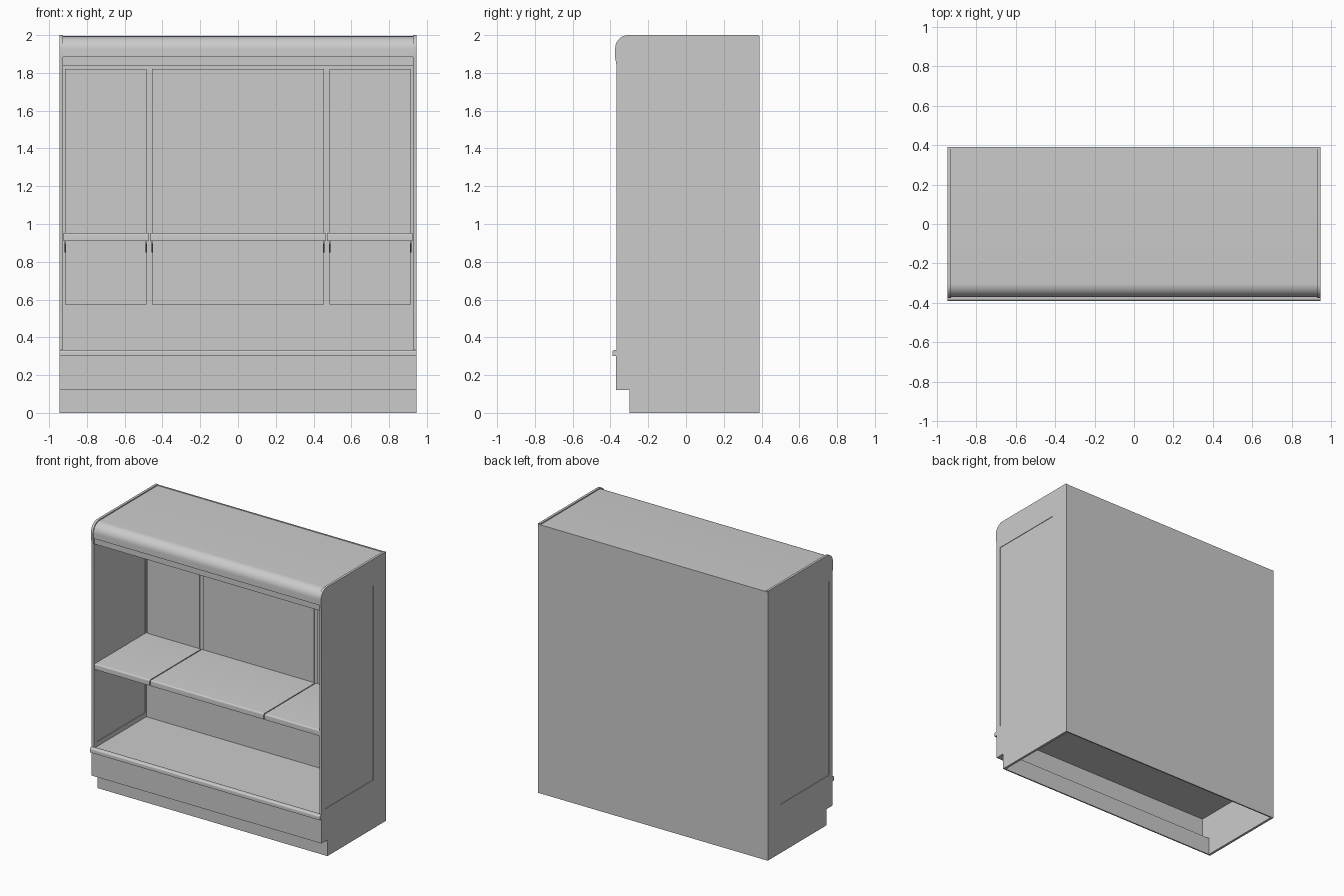
import bpy, bmesh, math
from mathutils import Vector

if "Cube" in bpy.data.objects:
    bpy.data.objects.remove(bpy.data.objects["Cube"])

W = 0.945          # half width
T = 0.018          # side panel thickness
IN = W - T         # inner half width


def finish(name, bm):
    bmesh.ops.recalc_face_normals(bm, faces=bm.faces)
    me = bpy.data.meshes.new(name)
    bm.to_mesh(me)
    bm.free()
    for p in me.polygons:
        p.use_smooth = True
    me.set_sharp_from_angle(angle=math.radians(30))
    ob = bpy.data.objects.new(name, me)
    bpy.context.collection.objects.link(ob)
    return ob


def extrude(name, pts, x0, x1):
    """Extrude a closed (y, z) profile from x0 to x1."""
    bm = bmesh.new()
    face = bm.faces.new([bm.verts.new((x0, y, z)) for y, z in pts])
    geo = bmesh.ops.extrude_face_region(bm, geom=[face])["geom"]
    verts = [g for g in geo if isinstance(g, bmesh.types.BMVert)]
    bmesh.ops.translate(bm, verts=verts, vec=(x1 - x0, 0, 0))
    return finish(name, bm)


def box(name, x0, x1, y0, y1, z0, z1):
    return extrude(name, [(y0, z0), (y1, z0), (y1, z1), (y0, z1)], x0, x1)


def arc(cy, cz, r, a0, a1, n=10):
    angles = [math.radians(a0 + (a1 - a0) * i / n) for i in range(n + 1)]
    return [(cy + r * math.cos(a), cz + r * math.sin(a)) for a in angles]


def framed_panel(name, outline, hole, xc):
    """Flat side panel with a rectangular opening."""
    cu = bpy.data.curves.new(name, 'CURVE')
    cu.dimensions, cu.fill_mode, cu.extrude = '2D', 'BOTH', T / 2
    for loop in (outline, hole):
        s = cu.splines.new('POLY')
        s.points.add(len(loop) - 1)
        for p, (y, z) in zip(s.points, loop):
            p.co = (y, z, 0, 1)
        s.use_cyclic_u = True
    tmp = bpy.data.objects.new(name + "_curve", cu)
    bpy.context.collection.objects.link(tmp)
    bm = bmesh.new()
    bm.from_mesh(tmp.to_mesh())
    tmp.to_mesh_clear()
    bpy.data.objects.remove(tmp)
    bmesh.ops.remove_doubles(bm, verts=bm.verts, dist=1e-5)
    for v in bm.verts:
        y, z, x = v.co
        v.co = Vector((xc + x, y, z))
    return finish(name, bm)


# Side panels with inset windows
outline = [(-0.29, 0), (0.385, 0), (0.385, 2.0)] + arc(-0.305, 1.93, 0.07, 90, 180) + [
    (-0.375, 1.88), (-0.368, 1.84), (-0.368, 0.3), (-0.36, 0.3), (-0.36, 0.12), (-0.29, 0.12)]
window = [(-0.33, 0.36), (0.24, 0.36), (0.24, 1.80), (-0.33, 1.80)]
for side, s in (("left", -1), ("right", 1)):
    xc = s * (W - T / 2)
    framed_panel(side + "_side_panel", outline, window, xc)
    box(side + "_window", xc - 0.005, xc + 0.005, -0.33, 0.24, 0.36, 1.80)

# Canopy: rounded front, lip and ceiling
canopy = [(0.385, 1.992)] + arc(-0.302, 1.924, 0.068, 90, 180) + [
    (-0.37, 1.885), (-0.36, 1.885), (-0.36, 1.84), (0.25, 1.84),
    (0.25, 1.852), (0.385, 1.852)]
extrude("canopy", canopy, -IN, IN)

# Outer back, inner back wall and deck
box("outer_back", -W, W, 0.38, 0.39, 0, 1.995)
box("inner_back_wall", -IN, IN, 0.248, 0.258, 0.325, 1.845)
box("deck", -IN, IN, -0.362, 0.385, 0.315, 0.325)

# Base front with recessed kick plate
extrude("base_front", [(-0.37, 0.31), (-0.37, 0.12), (-0.30, 0.12), (-0.30, 0),
                       (-0.29, 0), (-0.29, 0.13), (-0.36, 0.13), (-0.36, 0.31)], -W, W)

# Bumper rail
extrude("bumper_rail", [(-0.36, 0.30), (-0.39, 0.30)] + arc(-0.378, 0.321, 0.012, 180, 90, 6)
        + [(-0.36, 0.333)], -W, W)

# Three bays: back panel, shelf and a pair of brackets each
shelf = [(0.24, 0.91), (-0.362, 0.91)] + arc(-0.352, 0.942, 0.010, 180, 90, 5) + [(0.24, 0.952)]
bracket = [(0.245, 0.85), (0.245, 0.912), (-0.30, 0.912), (-0.30, 0.895), (0.10, 0.85)]
bays = {"left": (-0.925, -0.472, -0.915, -0.485),
        "centre": (-0.465, 0.465, -0.455, 0.455),
        "right": (0.472, 0.925, 0.485, 0.915)}
for bay, (s0, s1, p0, p1) in bays.items():
    box(bay + "_back_panel", p0, p1, 0.24, 0.25, 0.575, 1.82)
    extrude(bay + "_shelf", shelf, s0, s1)
    for end, x in (("a", p0), ("b", p1)):
        extrude(f"{bay}_bracket_{end}", bracket, x - 0.004, x + 0.004)
